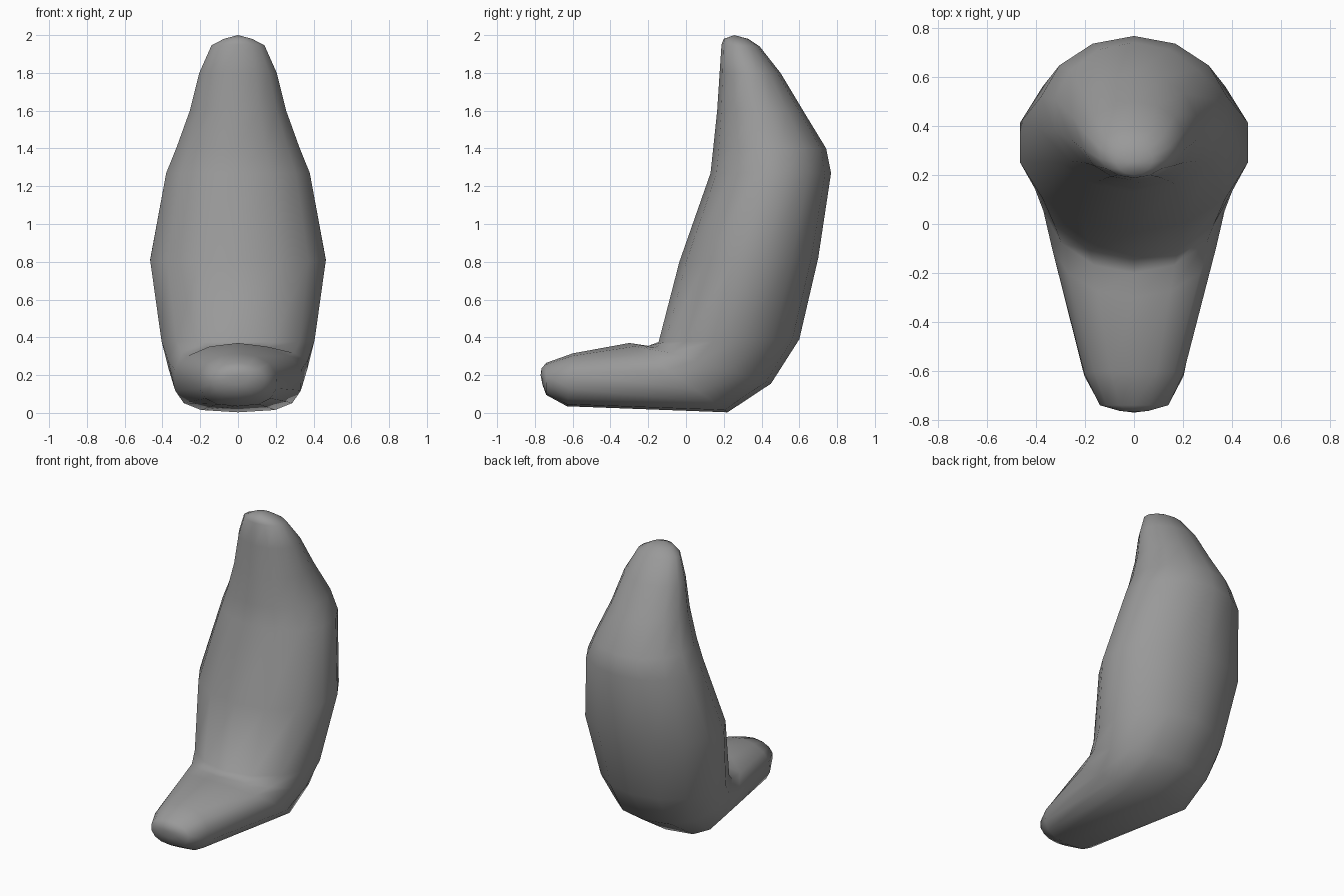
import bpy, bmesh, math

if "Cube" in bpy.data.objects:
    bpy.data.objects.remove(bpy.data.objects["Cube"])

SIDES = 14
WIDEN = 1 / math.cos(math.pi / SIDES)   # rings have an edge, not a vertex, at their widest

# Cross-sections from the toe to the crown:
# inner (y, z), outer (y, z), half width, squareness of inner half, of outer half
SECTIONS = [
    ((-0.765, 0.235), (-0.76, 0.15), 0.06, 1, 1),
    ((-0.74, 0.265), (-0.74, 0.095), 0.14, 1, 0.9),
    ((-0.60, 0.315), (-0.63, 0.035), 0.205, 0.95, 0.75),
    ((-0.30, 0.37), (0.22, 0.003), 0.335, 1, 0.66),
    ((-0.20, 0.355), (0.45, 0.155), 0.37, 1, 0.85),
    ((-0.145, 0.375), (0.60, 0.39), 0.405, 1, 1),
    ((-0.035, 0.80), (0.70, 0.82), 0.465, 1, 1),
    ((0.13, 1.27), (0.768, 1.27), 0.38, 1, 1),
    ((0.145, 1.41), (0.742, 1.40), 0.325, 1, 1),
    ((0.165, 1.60), (0.62, 1.60), 0.255, 1, 1),
    ((0.178, 1.80), (0.50, 1.80), 0.205, 1, 1),
    ((0.188, 1.95), (0.39, 1.94), 0.14, 1, 1),
    ((0.20, 1.98), (0.33, 1.98), 0.075, 1, 1),
]


def power(v, e):
    return math.copysign(abs(v) ** e, v) if abs(v) > 1e-6 else 0.0


def ring(bm, inner, outer, width, e_in, e_out):
    verts = []
    for i in range(SIDES):
        a = 2 * math.pi * i / SIDES
        e = e_in if math.cos(a) > 0 else e_out
        c, s = power(math.cos(a), e), power(math.sin(a), e)
        k = (1 - c) / 2
        verts.append(bm.verts.new((
            width * (WIDEN if e == 1 else 1.01) * s,
            inner[0] + (outer[0] - inner[0]) * k,
            inner[1] + (outer[1] - inner[1]) * k)))
    return verts


# Single continuous skin: foot bending up into the body and head
bm = bmesh.new()
rings = [ring(bm, *s) for s in SECTIONS]
for a, b in zip(rings, rings[1:]):
    for i in range(SIDES):
        j = (i + 1) % SIDES
        bm.faces.new((a[i], a[j], b[j], b[i]))

# Rounded ends closed with fans
for loop, tip in ((rings[0], (0, -0.77, 0.20)), (rings[-1], (0, 0.255, 2.0))):
    t = bm.verts.new(tip)
    for i in range(SIDES):
        bm.faces.new((loop[i], loop[(i + 1) % SIDES], t))

bmesh.ops.recalc_face_normals(bm, faces=bm.faces)
for f in bm.faces:
    f.smooth = True
mesh = bpy.data.meshes.new("body")
bm.to_mesh(mesh)
bm.free()

# Dark grey surface
grey = bpy.data.materials.new("dark_grey")
grey.diffuse_color = (0.32, 0.32, 0.32, 1)
grey.use_nodes = True
grey.node_tree.nodes["Principled BSDF"].inputs["Base Color"].default_value = grey.diffuse_color
mesh.materials.append(grey)
bpy.context.collection.objects.link(bpy.data.objects.new("body", mesh))
